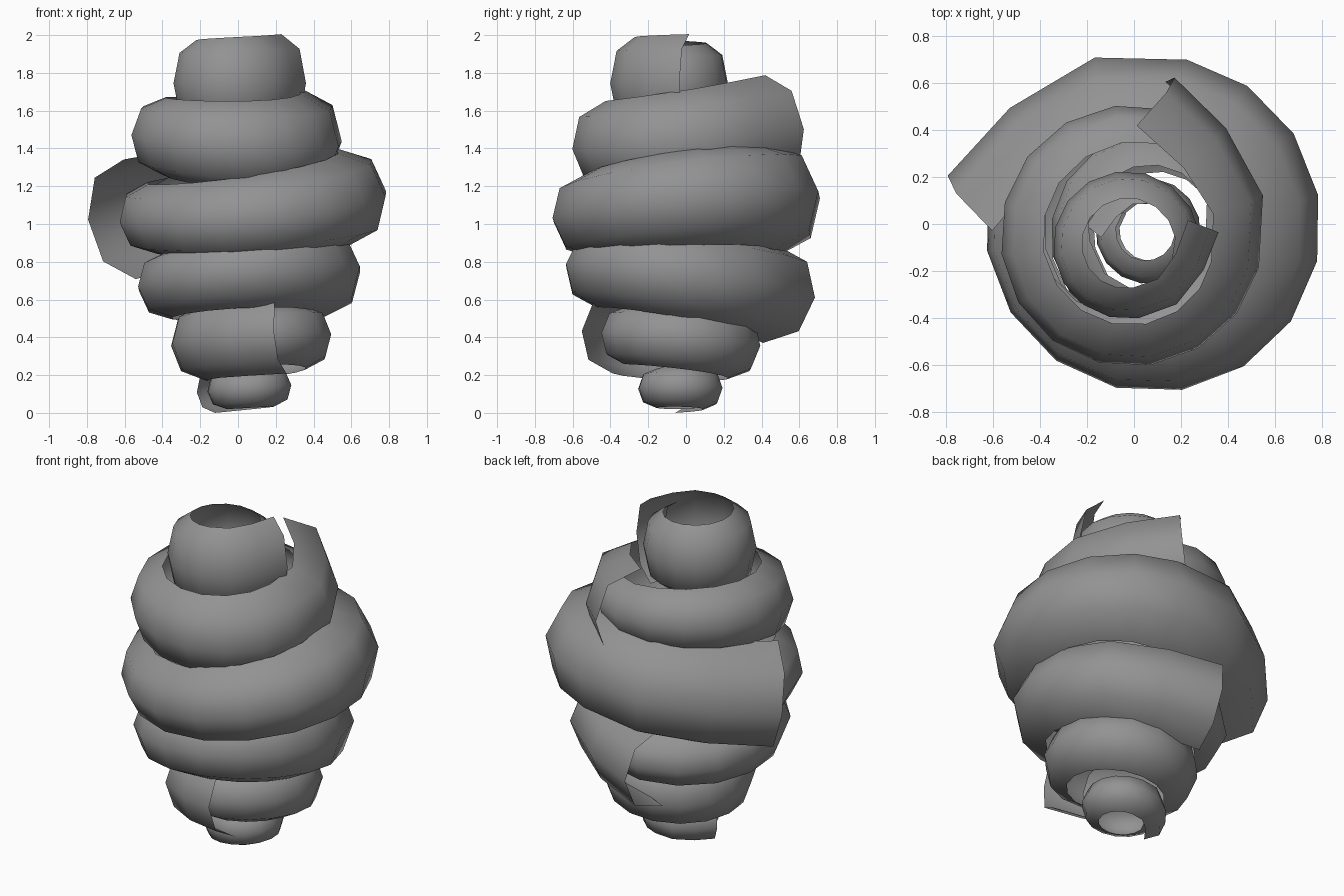
import bpy, bmesh
from math import radians, cos, sin
from mathutils import Vector

cube = bpy.data.objects.get("Cube")
if cube:
    bpy.data.objects.remove(cube, do_unlink=True)

grey = bpy.data.materials.new("stone_grey")
grey.use_nodes = True
colour = (0.29, 0.29, 0.29, 1)
grey.diffuse_color = colour
grey.node_tree.nodes["Principled BSDF"].inputs["Base Color"].default_value = colour

# Bowed cross-section: (inward depth, height), top to bottom
PROFILE = [(1, .5), (.26, .35), (0, 0), (.26, -.35), (1, -.5)]
# Wrap path: (angle before the loose end, radius factor), flared at the end
PATH = [(-89 - 22.6 * k, 1.0) for k in range(13, -1, -1)]
PATH += [(-58, 1.045), (-26, 1.09), (0, 1.25)]
PATH[0] = (PATH[0][0], 0.97)


def wrap(name, centre, radius, end_angle, height, depth, slope, taper=0.52):
    """Sweep the widening profile once around, then tilt the whole band."""
    tilt = Vector((0, 0, 1)).rotation_difference(Vector((-slope[0], -slope[1], 1)))
    pts = []
    for off, f in PATH:
        a = radians(end_angle + off)
        pts.append(Vector((cos(a), sin(a), 0)) * radius * f)
    bm = bmesh.new()
    rows = []
    last = len(pts) - 1
    for i, p in enumerate(pts):
        t = (pts[min(i + 1, last)] - pts[max(i - 1, 0)]).normalized()
        inward = Vector((-t.y, t.x, 0))
        size = taper + (1 - taper) * (PATH[i][0] - PATH[0][0]) / -PATH[0][0]
        rows.append([bm.verts.new(tilt @ (p + inward * d * depth * size
                                          + Vector((0, 0, z * height * size))))
                     for d, z in PROFILE])
    for r0, r1 in zip(rows, rows[1:]):
        for j in range(len(PROFILE) - 1):
            bm.faces.new((r0[j], r0[j + 1], r1[j + 1], r1[j]))
    for f in bm.faces:
        f.smooth = True
    mesh = bpy.data.meshes.new(name)
    bm.to_mesh(mesh)
    bm.free()
    mesh.materials.append(grey)
    ob = bpy.data.objects.new(name, mesh)
    ob.location = centre
    bpy.context.collection.objects.link(ob)


# Six stacked wraps, bottom to top
wrap("base_wrap", (.06, -.03, .13), .225, 172, .23, .11, (.08, 0), .85)
wrap("lower_wrap", (.07, -.03, .385), .43, -77, .43, .19, (.06, -.08), .7)
wrap("lower_middle_wrap", (.06, -.05, .71), .60, 100, .53, .26, (.09, -.12))
wrap("widest_wrap", (.08, 0, 1.09), .72, 167, .64, .30, (.10, .10))
wrap("upper_wrap", (-.01, -.05, 1.45), .56, 75, .59, .25, (-.05, .09))
wrap("top_wrap", (-.03, -.09, 1.745), .315, 8, .52, .14, (0, 0), .75)
